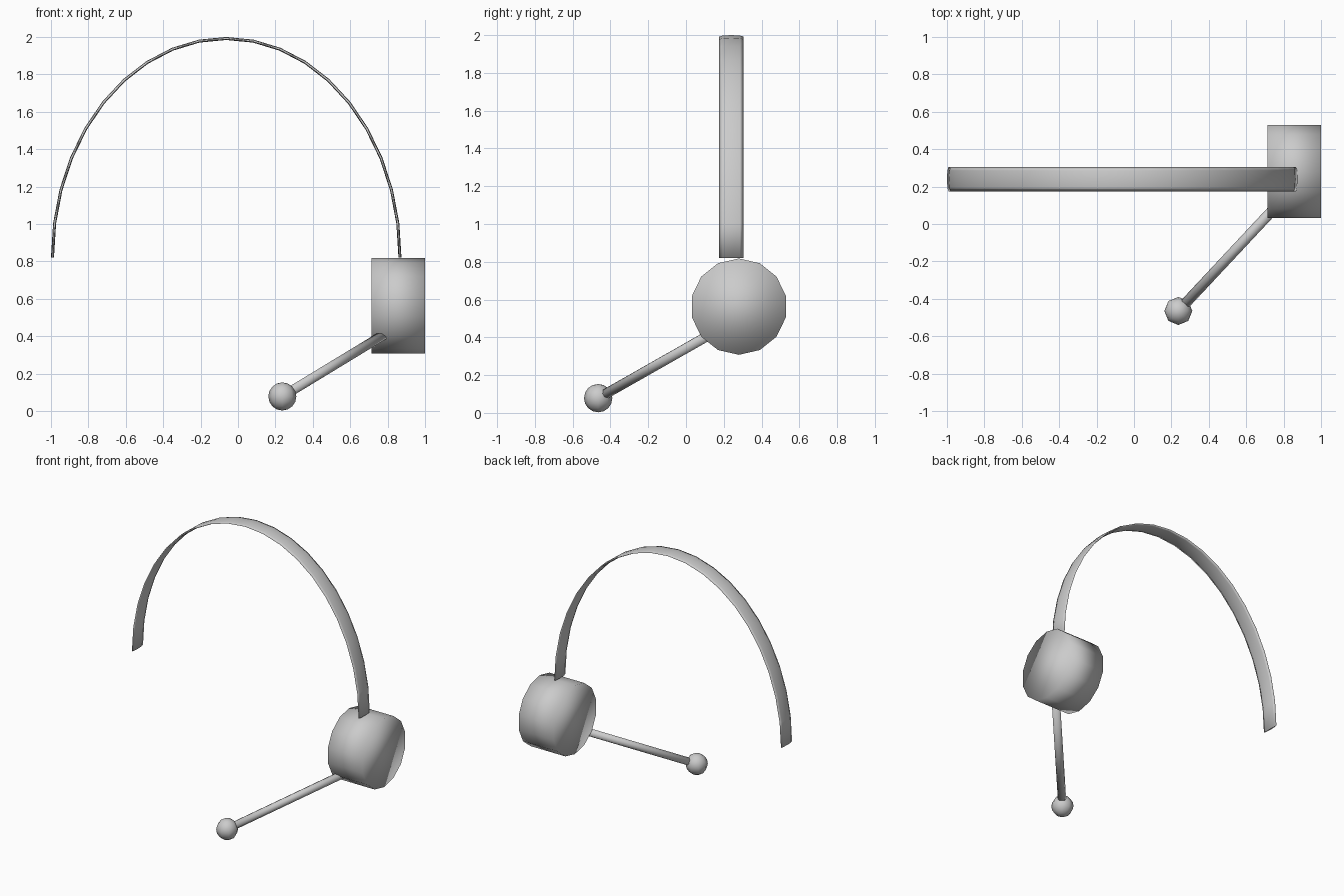
import bpy, bmesh
from math import sin, cos, pi
from mathutils import Vector, Matrix

if "Cube" in bpy.data.objects:
    bpy.data.objects.remove(bpy.data.objects["Cube"])

grey = bpy.data.materials.new("light grey")
grey.diffuse_color = (0.6, 0.6, 0.6, 1)
grey.use_nodes = True
grey.node_tree.nodes["Principled BSDF"].inputs["Base Color"].default_value = grey.diffuse_color


def finish(name, bm):
    """Turn a bmesh into a smooth shaded grey object."""
    bmesh.ops.recalc_face_normals(bm, faces=bm.faces[:])
    for f in bm.faces:
        f.smooth = True
    mesh = bpy.data.meshes.new(name)
    bm.to_mesh(mesh)
    bm.free()
    mesh.materials.append(grey)
    obj = bpy.data.objects.new(name, mesh)
    bpy.context.collection.objects.link(obj)
    return obj


def rod(name, start, end, radius, sides, turn=0.0):
    """Closed cylinder between two points."""
    a, b = Vector(start), Vector(end)
    d = b - a
    matrix = (Matrix.Translation((a + b) / 2)
              @ d.to_track_quat('Z', 'Y').to_matrix().to_4x4()
              @ Matrix.Rotation(turn, 4, 'Z'))
    bm = bmesh.new()
    bmesh.ops.create_cone(bm, cap_ends=True, segments=sides, radius1=radius,
                          radius2=radius, depth=d.length, matrix=matrix)
    return finish(name, bm)


# Headband: flattened octagonal section swept over half an ellipse
STEPS, SIDES = 20, 8
bm = bmesh.new()
rings = []
for i in range(STEPS + 1):
    t = pi * i / STEPS
    ring = []
    for j in range(SIDES):
        u = 2 * pi * j / SIDES
        off = 0.008 * cos(u)
        ring.append(bm.verts.new((-0.063 + (0.929 + off) * cos(t),
                                  0.24 + 0.065 * sin(u),
                                  0.82 + (1.172 + off) * sin(t))))
    rings.append(ring)
for r0, r1 in zip(rings, rings[1:]):
    for j in range(SIDES):
        k = (j + 1) % SIDES
        bm.faces.new((r0[j], r0[k], r1[k], r1[j]))
bm.faces.new(rings[0])
bm.faces.new(rings[-1])
finish("headband", bm)

# Ear cup: fourteen-sided drum lying along x, one corner facing the front
bm = bmesh.new()
bmesh.ops.create_cone(bm, cap_ends=True, segments=14, radius1=0.255, radius2=0.255,
                      depth=0.285,
                      matrix=Matrix.Translation((0.8575, 0.28, 0.5625))
                      @ Matrix.Rotation(pi / 2, 4, 'Y') @ Matrix.Rotation(pi / 2, 4, 'Z'))
finish("ear_cup", bm)

# Microphone boom and tip
tip = (0.237, -0.465, 0.078)
rod("microphone_boom", tip, (0.785, 0.121, 0.411), 0.028, 8)
bm = bmesh.new()
bmesh.ops.create_uvsphere(bm, u_segments=8, v_segments=8, radius=0.075,
                          matrix=Matrix.Translation(tip))
finish("microphone_tip", bm)
